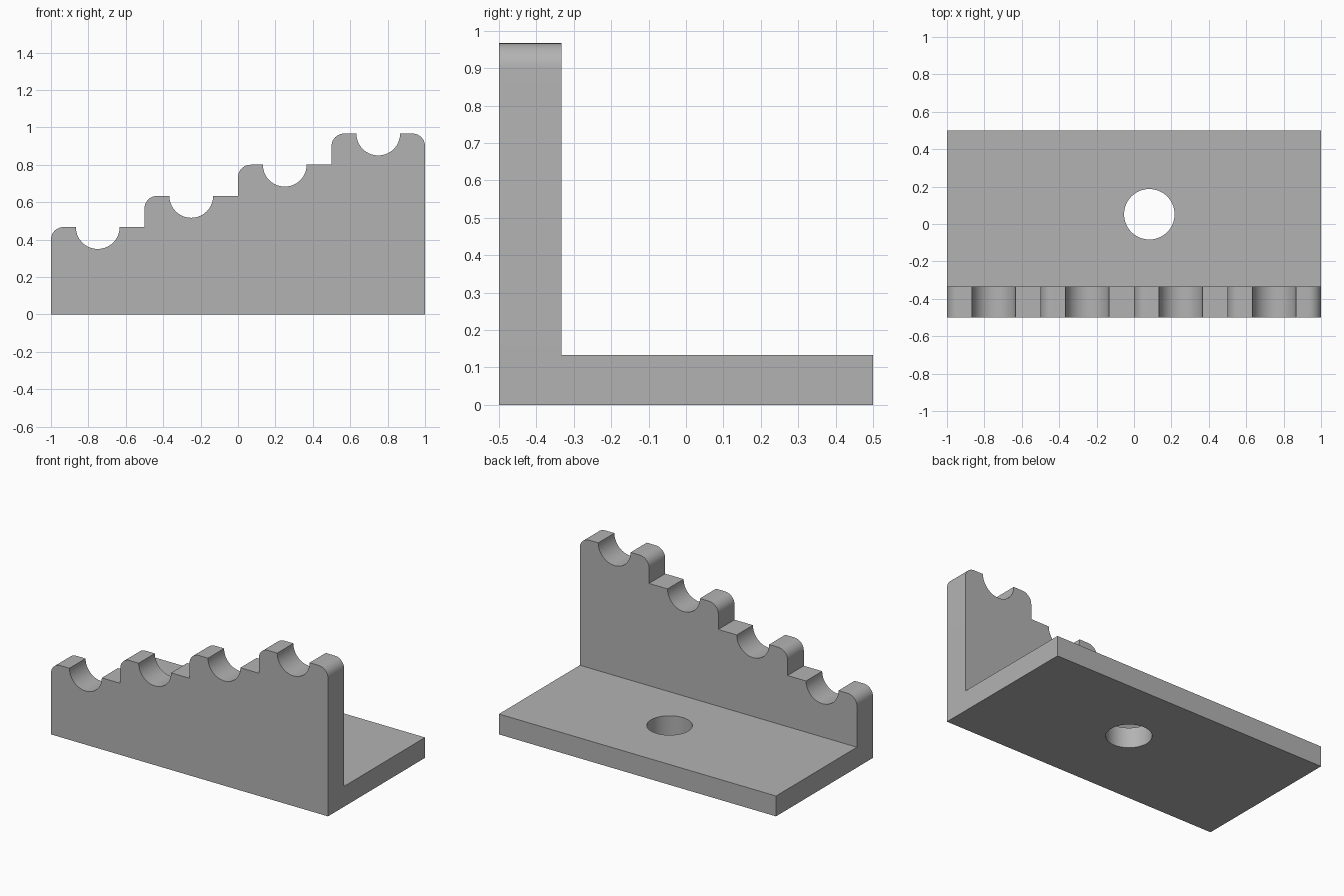
import bpy
import bmesh
from math import cos, sin, pi

if "Cube" in bpy.data.objects:
    bpy.data.objects.remove(bpy.data.objects["Cube"], do_unlink=True)

# Single grey material
GREY = (0.45, 0.45, 0.45, 1)
grey = bpy.data.materials.new("plain grey")
grey.use_nodes = True
grey.diffuse_color = GREY
grey.node_tree.nodes["Principled BSDF"].inputs["Base Color"].default_value = GREY

# Overall dimensions
FRONT, WALL_BACK, BACK = -0.5, -1 / 3, 0.5
BASE_TOP = 0.133
STEPS, STEP_WIDTH, FIRST_TOP, RISE = 4, 0.5, 0.467, 1 / 6
NOTCH, CORNER = 0.117, 0.067


def arc(cx, cz, radius, start, end, count):
    """Points along an arc in the profile plane."""
    angles = [start + (end - start) * i / count for i in range(count + 1)]
    return [(cx + radius * cos(a), cz + radius * sin(a)) for a in angles]


def prism(name, outline, vector, place):
    """Extrude a closed 2D outline into a solid."""
    bm = bmesh.new()
    face = bm.faces.new([bm.verts.new(place(*p)) for p in outline])
    grown = bmesh.ops.extrude_face_region(bm, geom=[face])["geom"]
    moved = [g for g in grown if isinstance(g, bmesh.types.BMVert)]
    bmesh.ops.translate(bm, verts=moved, vec=vector)
    bmesh.ops.recalc_face_normals(bm, faces=bm.faces)
    mesh = bpy.data.meshes.new(name)
    bm.to_mesh(mesh)
    bm.free()
    mesh.materials.append(grey)
    obj = bpy.data.objects.new(name, mesh)
    bpy.context.collection.objects.link(obj)
    return obj


def combine(target, tool, operation):
    """Apply a boolean and discard the tool."""
    mod = target.modifiers.new("combine", "BOOLEAN")
    mod.operation, mod.solver, mod.object = operation, "EXACT", tool
    bpy.ops.object.select_all(action="DESELECT")
    bpy.context.view_layer.objects.active = target
    target.select_set(True)
    bpy.ops.object.modifier_apply(modifier=mod.name)
    bpy.data.objects.remove(tool, do_unlink=True)


# Stepped wall: each tread has a rounded left corner and a half-round cradle
outline = [(-1, 0)]
for i in range(STEPS):
    left = -1 + i * STEP_WIDTH
    top = FIRST_TOP + i * RISE
    if i:
        outline.append((left, top - RISE))
    outline += arc(left + CORNER, top - CORNER, CORNER, pi, pi / 2, 10)
    outline += arc(left + STEP_WIDTH / 2, top, NOTCH, pi, 2 * pi, 28)
outline += arc(1 - CORNER, top - CORNER, CORNER, pi / 2, 0, 10)
outline.append((1, 0))
rack = prism("stepped_rack", outline, (0, WALL_BACK - FRONT, 0),
             lambda x, z: (x, FRONT, z))

# Base plate, merged with the wall
plate = prism("base_plate", [(-1, FRONT), (1, FRONT), (1, BACK), (-1, BACK)],
              (0, 0, BASE_TOP), lambda x, y: (x, y, 0))
combine(rack, plate, "UNION")

# Round mounting hole through the base
hole = prism("hole_cutter", arc(0.082, 0.052, 0.135, 0, 2 * pi, 64)[:-1],
             (0, 0, 0.4), lambda x, y: (x, y, -0.1))
hole.hide_render = True
combine(rack, hole, "DIFFERENCE")

# Smooth the curved faces, keep the edges crisp
bpy.ops.object.shade_smooth_by_angle(angle=pi / 6)
